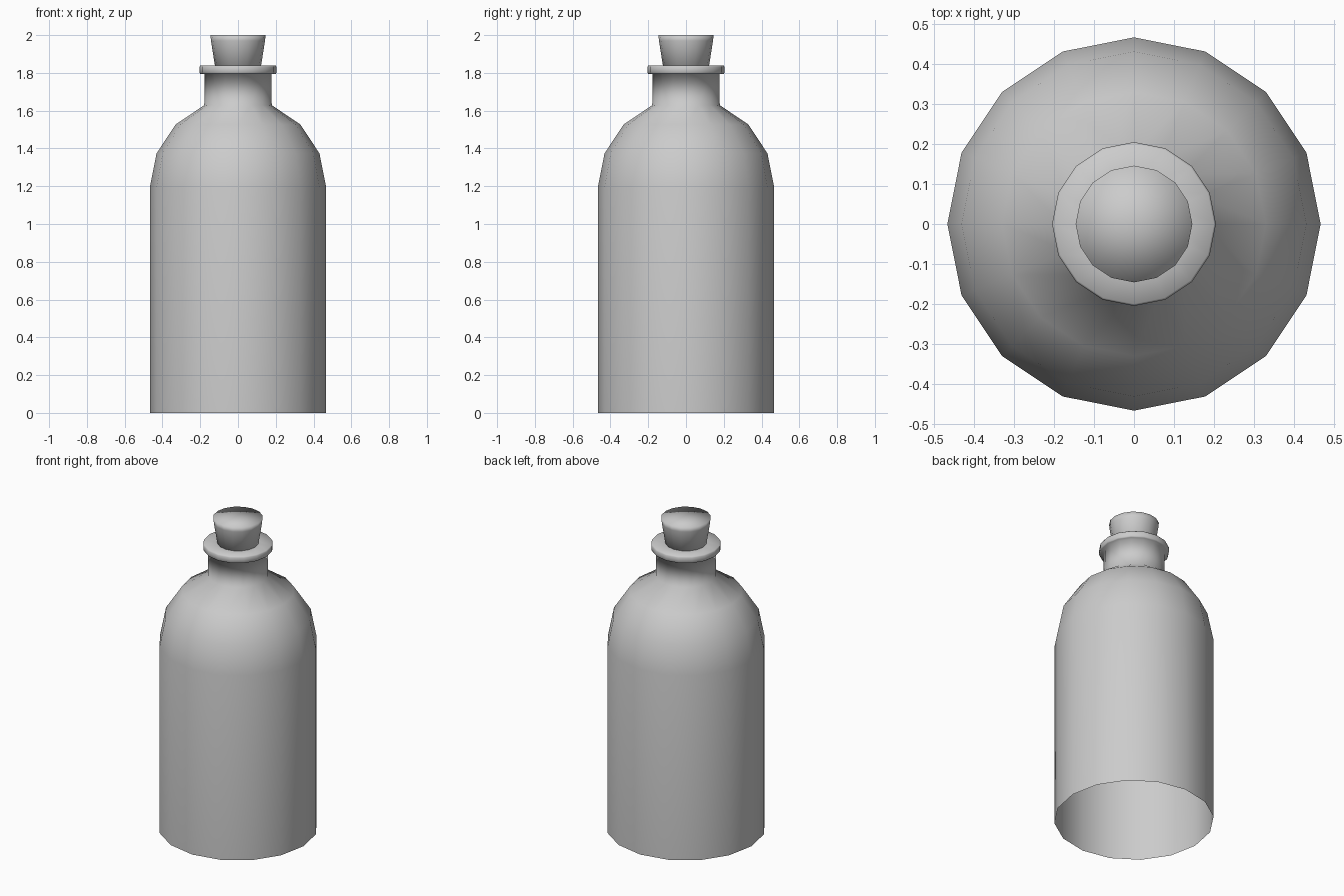
import bpy
import bmesh
from math import cos, sin, tau, pi

cube = bpy.data.objects.get("Cube")
if cube:
    bpy.data.objects.remove(cube, do_unlink=True)

SIDES = 16

grey = bpy.data.materials.new("plain grey")
grey.use_nodes = True
colour = (0.6, 0.6, 0.6, 1)
grey.diffuse_color = colour
grey.node_tree.nodes["Principled BSDF"].inputs["Base Color"].default_value = colour


def lathe(name, profile):
    """Turn a bottom-to-top (radius, height) profile about z; radius 0 makes a pole."""
    bm = bmesh.new()
    rings = []
    for r, z in profile:
        if r == 0:
            rings.append([bm.verts.new((0, 0, z))] * SIDES)
        else:
            rings.append([bm.verts.new((r * cos(tau * i / SIDES), r * sin(tau * i / SIDES), z))
                          for i in range(SIDES)])
    for low, high in zip(rings, rings[1:]):
        for i in range(SIDES):
            j = (i + 1) % SIDES
            corners = list(dict.fromkeys((low[i], low[j], high[j], high[i])))
            bm.faces.new(corners).smooth = True
    mesh = bpy.data.meshes.new(name)
    bm.to_mesh(mesh)
    bm.free()
    mesh.materials.append(grey)
    obj = bpy.data.objects.new(name, mesh)
    bpy.context.collection.objects.link(obj)
    return obj


# Bottle: open base, straight wall, domed shoulder, neck and lip
radius, wall_top, dome = 0.467, 1.193, 0.472
shoulder = [(radius * cos(a * pi / 8), wall_top + dome * sin(a * pi / 8)) for a in range(4)]
lip = [(0.178, 1.795), (0.2, 1.795), (0.205, 1.802), (0.205, 1.831), (0.2, 1.838), (0.115, 1.838)]
lathe("bottle", [(radius, 0)] + shoulder + lip)

# Stopper: tapered plug with a flat top
lathe("stopper", [(0, 1.78), (0.113, 1.78), (0.143, 1.97), (0.146, 2), (0, 2)])
